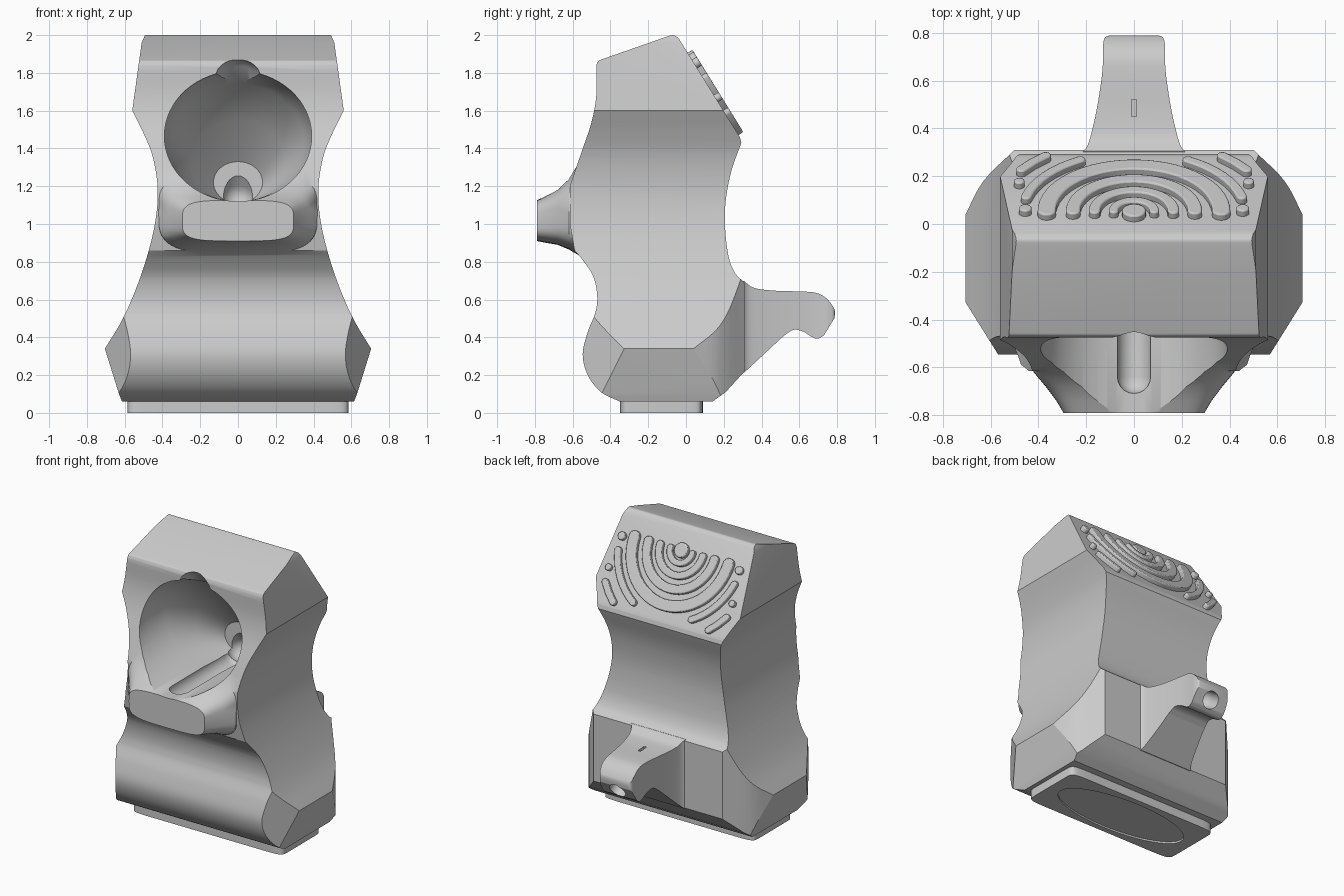
import bpy, bmesh
from math import sin, cos, pi, radians, copysign
from mathutils import Vector as V

cube = bpy.data.objects.get("Cube")
if cube:
    bpy.data.objects.remove(cube, do_unlink=True)

grey = bpy.data.materials.new("light_grey")
grey.use_nodes = True
GREY = (0.6, 0.6, 0.6, 1)
grey.diffuse_color = GREY
for node in grey.node_tree.nodes:
    if node.type == 'BSDF_PRINCIPLED':
        node.inputs["Base Color"].default_value = GREY

X, Y, Z = V((1, 0, 0)), V((0, 1, 0)), V((0, 0, 1))


def loft(name, rings):
    """Closed skin through rings of equal point count."""
    bm = bmesh.new()
    rows = [[bm.verts.new(p) for p in r] for r in rings]
    n = len(rows[0])
    for a, b in zip(rows, rows[1:]):
        for i in range(n):
            j = (i + 1) % n
            bm.faces.new((a[i], a[j], b[j], b[i]))
    bm.faces.new(rows[0])
    bm.faces.new(rows[-1])
    bmesh.ops.recalc_face_normals(bm, faces=bm.faces)
    mesh = bpy.data.meshes.new(name)
    bm.to_mesh(mesh)
    bm.free()
    mesh.materials.append(grey)
    ob = bpy.data.objects.new(name, mesh)
    bpy.context.collection.objects.link(ob)
    return ob


def prism(name, outline, u, v, w, w0, w1, origin=V((0, 0, 0))):
    return loft(name, [[origin + u * p[0] + v * p[1] + w * h for p in outline]
                       for h in (w0, w1)])


def oval(c, u, v, a, b, power=2, n=48):
    """Ellipse, or rounded rectangle with a higher power."""
    def f(t):
        return copysign(abs(t) ** (2 / power), t)
    return [c + u * a * f(cos(2 * pi * i / n)) + v * b * f(sin(2 * pi * i / n))
            for i in range(n)]


def capsule(name, a, b, ra, rb):
    """Tapered rod with round ends, lying in the x = 0 plane."""
    a, b = V(a), V(b)
    d = (b - a).normalized()
    side = d.cross(X)
    angles = [radians(5 + 17 * i) for i in range(6)]
    spec = [(a - d * ra * cos(t), ra * sin(t)) for t in angles]
    spec += [(b + d * rb * cos(t), rb * sin(t)) for t in reversed(angles)]
    return loft(name, [oval(c, X, side, r, r, n=32) for c, r in spec])


def boolean(ob, cutter, op):
    mod = ob.modifiers.new("cut", 'BOOLEAN')
    mod.object, mod.operation, mod.solver = cutter, op, 'EXACT'
    bpy.context.view_layer.update()
    dg = bpy.context.evaluated_depsgraph_get()
    mesh = bpy.data.meshes.new_from_object(ob.evaluated_get(dg))
    ob.modifiers.clear()
    ob.data = mesh
    bpy.data.objects.remove(cutter, do_unlink=True)


def path(*pieces, steps=5):
    """Smooth curve through each piece, with corners where pieces meet."""
    out = []
    for pts in pieces:
        q = [V(p) for p in pts]
        if len(q) > 2:
            q = [q[0] * 2 - q[1]] + q + [q[-1] * 2 - q[-2]]
            line = []
            for a, b, c, d in zip(q, q[1:], q[2:], q[3:]):
                for i in range(steps):
                    t = i / steps
                    line.append((b * 2 + (c - a) * t + (a * 2 - b * 5 + c * 4 - d) * t ** 2
                                 + (b * 3 - a - c * 3 + d) * t ** 3) / 2)
            q = line + [q[-2]]
        for p in q:
            if not out or (p - out[-1]).length > 1e-4:
                out.append(p)
    return out


def mirrored(half):
    return half + [V((-p.x, p.y)) for p in reversed(half)]


# Body: side, front and plan outlines intersected
side = path(
    [(-.35, .06), (-.45, .11), (-.52, .2), (-.547, .31), (-.52, .43), (-.48, .53),
     (-.47, .62), (-.49, .72), (-.54, .8), (-.59, .86)],
    [(-.615, 1), (-.615, 1.2)],
    [(-.615, 1.2), (-.55, 1.39), (-.5, 1.54), (-.475, 1.68), (-.475, 1.84)],
    [(-.475, 1.84), (-.465, 1.862), (-.445, 1.872)],
    [(-.09, 1.996), (-.065, 2), (-.04, 1.985)],
    [(.285, 1.46), (.293, 1.43)],
    [(.293, 1.43), (.24, 1.28), (.21, 1.12), (.207, .98), (.225, .83), (.26, .74), (.31, .69)],
    [(.31, .22), (.21, .11)], [(.21, .11), (.14, .06)])
front = mirrored(path(
    [(.59, 0), (.63, .1)], [(.63, .1), (.705, .34)],
    [(.705, .34), (.62, .48), (.555, .62), (.49, .8), (.44, 1), (.425, 1.18),
     (.45, 1.35), (.5, 1.48), (.56, 1.6)],
    [(.51, 1.96), (.48, 2.03)]))
plan = mirrored(path(
    [(.45, -.73), (.56, -.56)], [(.56, -.56), (.71, -.32)], [(.71, -.32), (.71, .03)],
    [(.71, .03), (.63, .18), (.5, .31)], [(.5, .31), (.4, .4)]))
body = prism("body", side, Y, Z, X, -.9, .9)
boolean(body, prism("front_cut", front, X, Z, Y, -1, 1), 'INTERSECT')
boolean(body, prism("plan_cut", plan, X, Y, Z, -.2, 2.2), 'INTERSECT')

# Flared lip under the opening
lip = [(-.56, .42, .83, 1.38), (-.62, .42, .865, 1.25), (-.68, .37, .89, 1.185),
       (-.74, .325, .9, 1.15), (-.79, .295, .91, 1.125)]
boolean(body, loft("lip", [oval(V((0, y, (a + b) / 2)), X, Z, w, (b - a) / 2, 4)
                           for y, w, a, b in lip]), 'UNION')

# Conical hollow with a channel down its back and another along its floor
hollow = [(-.95, .39, .345, 1.465), (-.45, .39, .345, 1.465), (-.3, .35, .31, 1.43),
          (-.12, .25, .22, 1.33), (.04, .13, .11, 1.22)]
boolean(body, loft("hollow", [oval(V((0, y, z)), X, Z, a, b, n=64)
                              for y, a, b, z in hollow]), 'DIFFERENCE')
boolean(body, capsule("back_channel", (0, -.5, 1.75), (0, .02, 1.15), .13, .08), 'DIFFERENCE')
boolean(body, capsule("floor_channel", (0, -.64, 1.13), (0, -.05, 1.13), .07, .07), 'DIFFERENCE')

# Rear spout
spout_side = path(
    [(.27, .3), (.3, .215)], [(.31, .215), (.52, .41)],
    [(.52, .41), (.57, .44), (.62, .43), (.67, .4), (.7, .393), (.73, .41)],
    [(.73, .41), (.785, .5)],
    [(.785, .5), (.787, .545), (.75, .6), (.7, .632), (.63, .642), (.47, .647),
     (.36, .662), (.305, .7)],
    [(.27, .69)])
spout_plan = mirrored(path(
    [(.24, .2), (.215, .3)],
    [(.215, .3), (.19, .34), (.16, .46), (.137, .6), (.13, .68), (.13, .75)],
    [(.13, .75), (.122, .78), (.1, .79)]))
spout = prism("rear_spout", spout_side, Y, Z, X, -.5, .5)
boolean(spout, prism("spout_cut", spout_plan, X, Y, Z, 0, 1), 'INTERSECT')
boolean(spout, capsule("spout_hole", (0, .82, .42), (0, .7, .495), .058, .058), 'DIFFERENCE')
slot = [(-.01, .45), (.01, .45), (.01, .52), (-.01, .52)]
boolean(spout, prism("slot", slot, X, Y, Z, .61, .8), 'DIFFERENCE')

# Base plate with an oval recess underneath
base = loft("base_plate", [oval(V((0, -.13, z)), X, Y, .585, .22, 16, 64) for z in (0, .08)])
boolean(base, loft("recess", [oval(V((0, -.13, z)), X, Y, .5, .18) for z in (-.05, .012)]),
        'DIFFERENCE')

# Raised arcs and dots on the sloping back
centre, down, out = V((0, .035, 1.864)), V((0, .526, -.85)), V((0, .85, .526))


def bar(name, r, half, a0, a1):
    """Arc-shaped bar with round ends; angles run from +x downwards."""
    a0, a1 = radians(a0), radians(a1)
    steps = max(2, int((a1 - a0) * 10))
    arc = [a0 + (a1 - a0) * i / steps for i in range(steps + 1)]

    def cap(a, start):
        c = V((r * cos(a), r * sin(a)))
        return [c + V((cos(t), sin(t))) * half for t in
                (start + pi * i / 8 for i in range(1, 8))]
    pts = [V((cos(a), sin(a))) * (r + half) for a in arc] + cap(a1, a1)
    pts += [V((cos(a), sin(a))) * (r - half) for a in reversed(arc)] + cap(a0, a0 + pi)
    return prism(name, pts, X, down, out, -.02, .03, centre)


def dot(name, x, s, r):
    return loft(name, [oval(centre + X * x + down * s + out * h, X, down, r, r, n=20)
                       for h in (-.02, .03)])


raised = [dot("centre_dot", 0, 0, .05)]
for i, (r, half) in enumerate([(.085, .02), (.165, .024), (.255, .03), (.365, .038)]):
    raised.append(bar(f"arc_{i + 1}", r, half, 0, 180))
for tag, sx in (("left", 1), ("right", -1)):
    raised.append(dot(f"upper_dot_{tag}", .455 * sx, .02, .027))
    raised.append(dot(f"lower_dot_{tag}", .48 * sx, .235, .022))
    for part, r, a0, a1 in (("long_bar", .465, 14, 61), ("short_bar", .575, 35, 50)):
        if sx < 0:
            a0, a1 = 180 - a1, 180 - a0
        raised.append(bar(f"{part}_{tag}", r, .022, a0, a1))
for ob in raised:
    mod = ob.modifiers.new("soft_edge", 'BEVEL')
    mod.width, mod.segments, mod.limit_method = .007, 2, 'ANGLE'
    mod.angle_limit = radians(60)

# Shading
bpy.ops.object.select_all(action='DESELECT')
for ob in [body, spout, base] + raised:
    ob.select_set(True)
    bpy.context.view_layer.objects.active = ob
bpy.ops.object.shade_smooth_by_angle(angle=radians(30))
